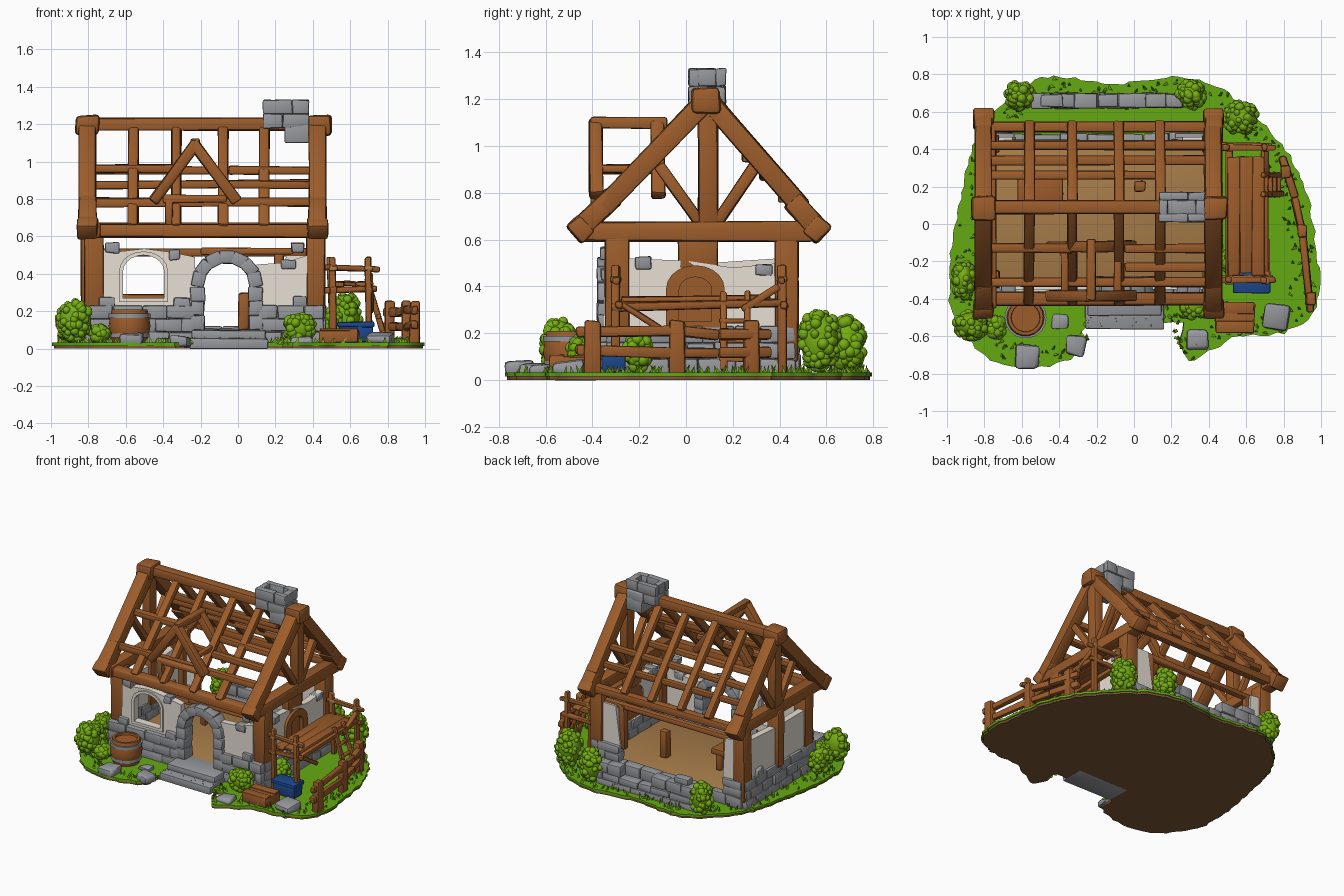
import bpy, bmesh, math, random
from mathutils import Vector, Matrix

if "Cube" in bpy.data.objects:
    bpy.data.objects.remove(bpy.data.objects["Cube"])

random.seed(4)
R = random.uniform
COL = {"wood": (.335, .108, .024), "floor_tan": (.39, .205, .068), "stone": (.31, .317, .335), "plaster": (.97, .9, .8),
       "leaf": (.18, .42, .006), "grass": (.13, .4, .006), "earth": (.21, .105, .036), "blue": (.012, .065, .27)}
MAT = {}
for n, c in COL.items():
    MAT[n] = bpy.data.materials.new(n)
    MAT[n].diffuse_color = (*c, 1)
PARTS = {}


def part(name, mat):
    if name not in PARTS:
        PARTS[name] = (bmesh.new(), mat)
    return PARTS[name][0]


def box(bm, c, s, rot=None, jit=.003, bev=.008):
    m = Matrix.Translation(c) @ (rot or Matrix()) @ Matrix.Diagonal((*s, 1))
    vs = bmesh.ops.create_cube(bm, size=1, matrix=m)["verts"]
    for v in vs:
        v.co += Vector((R(-jit, jit), R(-jit, jit), R(-jit, jit)))
    es = list({e for v in vs for e in v.link_edges})
    bmesh.ops.bevel(bm, geom=es, offset=min(bev, min(s) * .3), segments=2, affect='EDGES', profile=.5)


def span(bm, x0, x1, y0, y1, z0, z1, **k):
    box(bm, ((x0 + x1) / 2, (y0 + y1) / 2, (z0 + z1) / 2), (x1 - x0, y1 - y0, z1 - z0), **k)


def beam(bm, p, q, w, h=None):
    p, q = Vector(p), Vector(q)
    d = q - p
    vertical = abs(d.x) < 1e-4 and abs(d.y) < 1e-4
    rot = Matrix() if vertical else d.to_track_quat('Z', 'Y').to_matrix().to_4x4()
    box(bm, (p + q) / 2, (w, h or w, d.length), rot, jit=.005, bev=.012)


def stones(bm, p, q, depth, z0, z1, rows, size=.14):
    p, q = Vector((*p, 0)), Vector((*q, 0))
    d = q - p
    rot = Matrix.Rotation(math.atan2(d.y, d.x), 4, 'Z')
    h = (z1 - z0) / rows
    for r in range(rows):
        n = max(1, round(d.length / size))
        cuts = [0] + [(i + (.5 if r % 2 else 0) + R(-.15, .15)) / n for i in range(1, n)] + [1]
        for a, b in zip(cuts, cuts[1:]):
            c = p + d * (a + b) / 2
            c.z = z0 + h * (r + .5)
            box(bm, c, ((b - a) * d.length - .001, depth + R(-.008, .01), h), rot, .004, .009)


def plate(name, mat, loops, axis, pos, t):
    # filled outline with holes, turned to face the axis
    cu = bpy.data.curves.new(name, 'CURVE')
    cu.dimensions, cu.fill_mode, cu.extrude = '2D', 'BOTH', t / 2
    for pts in loops:
        sp = cu.splines.new('POLY')
        sp.points.add(len(pts) - 1)
        for a, b in zip(sp.points, pts):
            a.co = (b[0], b[1], 0, 1)
        sp.use_cyclic_u = True
    ob = bpy.data.objects.new(name, cu)
    bpy.context.collection.objects.link(ob)
    me = bpy.data.meshes.new_from_object(ob.evaluated_get(bpy.context.evaluated_depsgraph_get()))
    bpy.data.objects.remove(ob)
    rows = {'x': ((0, 0, 1), (1, 0, 0), (0, 1, 0)), 'y': ((1, 0, 0), (0, 0, -1), (0, 1, 0)), 'z': ((1, 0, 0), (0, 1, 0), (0, 0, 1))}
    me.transform(Matrix.Translation(pos) @ Matrix(rows[axis]).to_4x4())
    part(name, mat).from_mesh(me)


def arch(a0, a1, z0, top):
    r = (a1 - a0) / 2
    return [(a0, z0), (a1, z0)] + [((a0 + a1) / 2 + r * math.cos(k * math.pi / 10),
            top - r * .8 + r * .8 * math.sin(k * math.pi / 10)) for k in range(11)]


def lathe(bm, c, prof, n=18):
    rings = [[bm.verts.new((c[0] + r * math.cos(i * math.tau / n), c[1] + r * math.sin(i * math.tau / n), z))
              for i in range(n)] for r, z in prof]
    for a, b in zip(rings, rings[1:]):
        for i in range(n):
            bm.faces.new((a[i], a[(i + 1) % n], b[(i + 1) % n], b[i]))
    bm.faces.new(rings[-1])


# ground island
pts = [(-.8, .53), (-.5, .78), (-.13, .75), (.27, .785), (.54, .67), (.81, .4), (.94, .1), (.985, -.4), (.83, -.57), (.56, -.6),
       (.43, -.66), (.29, -.73), (.25, -.63), (.26, -.53), (.16, -.53), (.12, -.55), (-.25, -.555), (-.29, -.69), (-.56, -.775),
       (-.8, -.7), (-.985, -.4), (-.93, .13)]
edge = []
for i, p in enumerate(pts):
    q = pts[(i + 1) % len(pts)]
    a, d = pts[i - 1], pts[(i + 2) % len(pts)]
    n = max(2, int(math.dist(p, q) / .035))
    for t in (k / n for k in range(n)):
        cr = [.5 * (2 * p[k] + (q[k] - a[k]) * t + (2 * a[k] - 5 * p[k] + 4 * q[k] - d[k]) * t * t
                    + (3 * p[k] - a[k] - 3 * q[k] + d[k]) * t ** 3) for k in (0, 1)]
        edge.append((cr[0] + R(-.009, .009), cr[1] + R(-.009, .009)))
plate("earth_base", "earth", [[(x * .99, y * .99) for x, y in edge]], 'z', (0, 0, .008), .016)
plate("grass_top", "grass", [edge], 'z', (0, 0, .0235), .017)
bm = part("grass_tufts", "leaf")
for _ in range(420):
    x, y = random.choice(edge)
    f = R(.84, .98)
    m = Matrix.Translation((x * f, y * f, .045)) @ Matrix.Rotation(R(-.6, .6), 4, 'X') @ Matrix.Rotation(R(-.6, .6), 4, 'Y')
    bmesh.ops.create_cone(bm, segments=3, radius1=.011, radius2=0, depth=R(.035, .055), matrix=m)

# bushes: x, y, radius x, radius y, top
bm = part("bushes", "leaf")
for x, y, rx, ry, top in [(-.87, -.54, .1, .08, .27), (-.91, -.3, .06, .11, .24), (.33, -.44, .09, .07, .2), (-.61, .69, .08, .08, .27),
                          (.3, .69, .08, .08, .28), (.57, .57, .095, .095, .31), (.51, -.2, .04, .06, .23), (-.74, -.55, .05, .06, .13)]:
    h = (top - .03) / 2
    core = Matrix.Translation((x, y, .03 + h)) @ Matrix.Diagonal((rx * .85, ry * .85, h * .88, 1))
    bmesh.ops.create_icosphere(bm, subdivisions=3, radius=1, matrix=core)
    for _ in range(80):
        u = Vector((R(-1, 1), R(-1, 1), R(-1, 1))).normalized()
        c = (x + u.x * rx * .82, y + u.y * ry * .82, .03 + h + u.z * (h - .018))
        bmesh.ops.create_icosphere(bm, subdivisions=2, radius=R(.015, .027), matrix=Matrix.Translation(c))

# floor and stone footing
span(part("floor", "floor_tan"), -.77, .42, -.32, .44, .03, .1)
bm = part("stone_footing", "stone")
stones(bm, (-.82, -.34), (-.23, -.34), .08, .02, .23, 3)
stones(bm, (.11, -.34), (.46, -.34), .08, .02, .23, 3)
stones(bm, (-.79, -.34), (-.79, .47), .08, .02, .23, 3)
stones(bm, (.43, -.34), (.43, .47), .08, .02, .23, 3)
stones(bm, (-.8, .45), (.45, .45), .07, .02, .11, 1)
stones(bm, (.22, .45), (.45, .45), .07, .11, .23, 2)
stones(bm, (-.8, .45), (-.64, .45), .07, .11, .23, 2)

# ruined back wall
bm = part("back_garden_wall", "stone")
stones(bm, (-.55, .66), (.26, .66), .075, .02, .12, 2, .13)
stones(bm, (-.55, .66), (-.2, .66), .075, .12, .2, 1, .12)
stones(bm, (.06, .66), (.26, .66), .075, .12, .2, 1, .1)
stones(bm, (-.5, .66), (-.38, .66), .07, .2, .25, 1)

# plaster walls
plate("front_plaster", "plaster", [[(-.72, .22), (-.23, .22), (-.23, .49), (-.35, .515), (-.5, .535), (-.63, .52), (-.72, .53)],
      arch(-.62, -.39, .27, .5)], 'y', (0, -.325, 0), .05)
plate("front_plaster", "plaster", [[(.1, .22), (.37, .22), (.37, .5), (.25, .46), (.1, .45)]], 'y', (0, -.325, 0), .05)
plate("window_trim", "plaster", [arch(-.635, -.375, .25, .52), arch(-.615, -.395, .27, .5)], 'y', (0, -.35, 0), .02)
plate("right_plaster", "plaster", [[(-.27, .22), (.4, .22), (.4, .5), (.2, .48), (0, .51), (-.27, .52)], arch(-.06, .14, .23, .47)],
      'x', (.42, 0, 0), .05)
plate("left_plaster", "plaster", [[(-.27, .22), (.4, .22), (.4, .52), (.1, .5), (-.27, .5)]], 'x', (-.785, 0, 0), .05)
plate("back_plaster", "plaster", [[(-.74, .2), (-.63, .2), (-.65, .52), (-.74, .53)]], 'y', (0, .44, 0), .05)
plate("back_plaster", "plaster", [[(.22, .22), (.37, .22), (.37, .52), (.26, .52)]], 'y', (0, .44, 0), .05)
bm = part("loose_wall_stones", "stone")
for x, y, z, s in [(-.67, -.33, .54, .07), (-.34, -.33, .5, .06), (.27, -.33, .45, .07), (.32, -.33, .54, .06), (-.7, -.34, .25, .07),
                   (.33, -.34, .25, .07), (.42, -.18, .5, .07), (.42, .33, .47, .06), (-.79, .3, .25, .08), (-.3, -.34, .24, .08)]:
    box(bm, (x, y, z), (s * 1.1, .07, s * .8), jit=.006)

# doorway and steps
bm = part("door_arch", "stone")
for s in (-1, 1):
    for k in range(3):
        box(bm, (-.06 + s * .155, -.33, .14 + k * .076), (.07 + R(0, .012), .1, .076), jit=.004)
for k in range(7):
    a = math.pi * (k + .5) / 7
    box(bm, (-.06 + .155 * math.cos(a), -.33, .335 + .155 * math.sin(a)), (.07, .1, .08), Matrix.Rotation(-a, 4, 'Y'), .003)
bm = part("front_steps", "stone")
span(bm, -.26, .16, -.562, -.38, 0, .055)
span(bm, -.25, .15, -.49, -.3, .05, .1)

# timber frame
bm = part("posts", "wood")
for x in (-.77, .415):
    for y in (-.295, .43):
        beam(bm, (x, y, .08 if y > 0 else .2), (x, y, .63), .1, .1)
beam(bm, (-.79, .06, .2), (-.79, .06, .62), .1, .08)
beam(bm, (.415, .05, .47), (.415, .05, .62), .06, .17)
beam(bm, (.22, .43, .2), (.22, .43, .53), .05)
beam(bm, (-.64, .43, .1), (-.64, .43, .53), .04)
bm = part("wall_beams", "wood")
beam(bm, (-.75, .43, .515), (.4, .43, .515), .04)
beam(bm, (-.2, -.3, .52), (.3, -.3, .52), .035)
beam(bm, (-.8, -.4, .63), (.45, -.4, .63), .07)
beam(bm, (-.8, .52, .645), (.45, .52, .645), .06)
for x in (-.78, .42):
    beam(bm, (x, -.45, .635), (x, .54, .635), .09, .085)

# gable trusses
bm = part("gable_trusses", "wood")
for x in (-.805, .425):
    for foot, knee in ((-.45, -.36), (.56, .5)):
        beam(bm, (x, foot, .65), (x, knee + (.09 - knee) * .12, .79 if foot < 0 else .77), .095, .09)
        beam(bm, (x, knee, .73), (x, .09, 1.2), .09, .085)
        box(bm, (x, foot, .645), (.11, .08, .1), Matrix.Rotation(.75 if foot < 0 else -.75, 4, 'X'), .005, .015)
    beam(bm, (x, .095, .66), (x, .095, 1.17), .07, .085)
    beam(bm, (x, .06, .67), (x, -.12, .92), .05)
    beam(bm, (x, .13, .67), (x, .3, .92), .05)
    box(bm, (x + (.01 if x > 0 else 0), .085, 1.195), (.13, .125, .105), jit=.007, bev=.02)

# roof rafters and purlins
bm = part("roof_rafters", "wood")
beam(bm, (-.8, .09, 1.2), (.43, .09, 1.2), .075, .065)
for x in (-.56, -.33, -.08, .14):
    beam(bm, (x, -.42, .65), (x, .09, 1.19), .055, .05)
    beam(bm, (x, .54, .67), (x, .09, 1.19), .055, .05)
bm = part("roof_purlins", "wood")
for y, z, x0, x1 in [(-.13, .97, -.78, -.32), (-.13, .96, -.05, .4), (-.31, .78, -.78, .4), (-.23, .87, -.05, .4),
                     (.34, .88, -.78, .42), (.42, .78, -.78, .42), (.26, .96, -.78, .15)]:
    beam(bm, (x0, y, z + R(-.01, .01)), (x1, y, z + R(-.01, .01)), .05, .045)

# dormer frame
bm = part("dormer", "wood")
for y in (-.385, -.12):
    for s in (-1, 1):
        beam(bm, (-.23 + s * .225, y, .785), (-.23 - s * .012, y, 1.105), .06, .06)
beam(bm, (-.4, -.385, .8), (-.06, -.385, .8), .04)
beam(bm, (-.23, -.41, 1.1), (-.23, -.08, 1.1), .05)
for s in (-1, 1):
    beam(bm, (-.23 + s * .14, -.38, .9), (-.23 + s * .14, -.1, .9), .04)
beam(bm, (-.37, -.385, .64), (-.37, -.385, .8), .04)

# chimney ring
bm = part("chimney", "stone")
for k in range(2):
    z0, z1 = 1.18 + k * .075, 1.255 + k * .075
    for y in (.01, .125):
        c = .24 + k * .05
        span(bm, .135, c, y, y + .045, z0, z1, jit=.004)
        span(bm, c, .38, y, y + .045, z0, z1, jit=.004)
    span(bm, .135, .18, .05, .13, z0, z1)
    span(bm, .33, .38, .05, .13, z0, z1)
span(bm, .18, .33, .05, .13, 1.18, 1.28)
span(bm, .25, .38, .01, .17, 1.1, 1.2)

# right side arched door and interior pieces
plate("side_door", "wood", [arch(-.085, .165, .22, .49), arch(-.03, .11, .25, .44)], 'x', (.435, 0, 0), .06)
plate("side_door_panel", "wood", [arch(-.05, .13, .22, .46)], 'x', (.42, 0, 0), .03)
bm = part("interior_furniture", "wood")
span(bm, -.62, -.38, .1, .25, .25, .29)
for x in (-.6, -.4):
    beam(bm, (x, .17, .1), (x, .17, .26), .04)
beam(bm, (.03, .2, .1), (.03, .2, .3), .06)

# side scaffold
bm = part("scaffold", "wood")
for y in (-.3, .41):
    for x in (.51, .7):
        beam(bm, (x, y, .03), (x + R(-.02, .02), y, .49), .036)
    beam(bm, (.46, y, .435), (.76, y, .425), .03)
    beam(bm, (.46, y + .01, .31), (.74, y + .01, .32), .03)
for x in (.51, .7):
    beam(bm, (x, -.32, .31), (x, .42, .33), .035)
beam(bm, (.71, -.28, .33), (.71, -.08, .2), .028)
beam(bm, (.71, .4, .4), (.71, .24, .3), .028)
for k in range(3):
    beam(bm, (.535 + k * .064, -.27 + R(-.01, .01), .345), (.535 + k * .064, .36, .35), .066, .025)
for y in (.16, .26):
    beam(bm, (.69, y, .38), (.79, y, .04), .028)
for k in range(4):
    beam(bm, (.775 - k * .023, .14, .09 + k * .08), (.775 - k * .023, .28, .09 + k * .08), .022)
bm = part("rope_bindings", "floor_tan")
for x in (.51, .7):
    for y in (-.3, .41):
        box(bm, (x, y, .43), (.044, .044, .025))

# curved fence
bm = part("fence", "wood")
posts = [(.81, .28), (.9, -.04), (.945, -.4)]
for x, y in posts:
    beam(bm, (x, y, .02), (x, y, .255), .055, .07)
run = [(.79, .36), (.86, .14), (.9, -.04), (.945, -.47)]
for z in (.12, .2):
    zs = [z + R(-.015, .015) for _ in run]
    for i in range(3):
        beam(bm, (*run[i], zs[i]), (*run[i + 1], zs[i + 1]), .04, .045)

# barrel
c = (-.58, -.5)
lathe(part("barrel", "wood"), c, [(.09, .03), (.105, .08), (.112, .12), (.105, .17), (.095, .21), (.078, .21), (.076, .195)])
bm = part("barrel_hoops", "stone")
for z, r in ((.06, .106), (.165, .112)):
    lathe(bm, c, [(r - .02, z), (r, z), (r, z + .022), (r - .02, z + .022)])

# crates and rocks
bm = part("wood_crate", "wood")
box(bm, (.54, -.5, .065), (.21, .16, .065), Matrix.Rotation(-.05, 4, 'Z'))
for k in (-.05, .05):
    box(bm, (.54, -.5 + k, .1), (.2, .06, .012), bev=.003)
bm = part("blue_chest", "blue")
box(bm, (.63, -.31, .08), (.18, .1, .09))
box(bm, (.63, -.31, .13), (.2, .12, .03))
bm = part("rocks", "stone")
for x, y, s, h in [(-.57, -.71, .13, .07), (-.31, -.65, .11, .05), (.34, -.62, .11, .05), (.76, -.5, .13, .07), (-.4, -.52, .08, .04)]:
    box(bm, (x, y, .015 + h / 2), (s, s, h), Matrix.Rotation(R(-.2, .2), 4, 'Z'), .012, .025)

# finish meshes
for name, (bm, mat) in PARTS.items():
    bmesh.ops.recalc_face_normals(bm, faces=bm.faces)
    me = bpy.data.meshes.new(name)
    bm.to_mesh(me)
    bm.free()
    me.materials.clear()
    me.materials.append(MAT[mat])
    ob = bpy.data.objects.new(name, me)
    bpy.context.collection.objects.link(ob)
    ob.select_set(True)
    bpy.context.view_layer.objects.active = ob
bpy.ops.object.shade_smooth_by_angle(angle=math.radians(40))

for m in bpy.data.materials:
    if m.users and not m.is_grease_pencil:
        m.use_nodes = True
        m.node_tree.nodes["Principled BSDF"].inputs["Base Color"].default_value = m.diffuse_color
